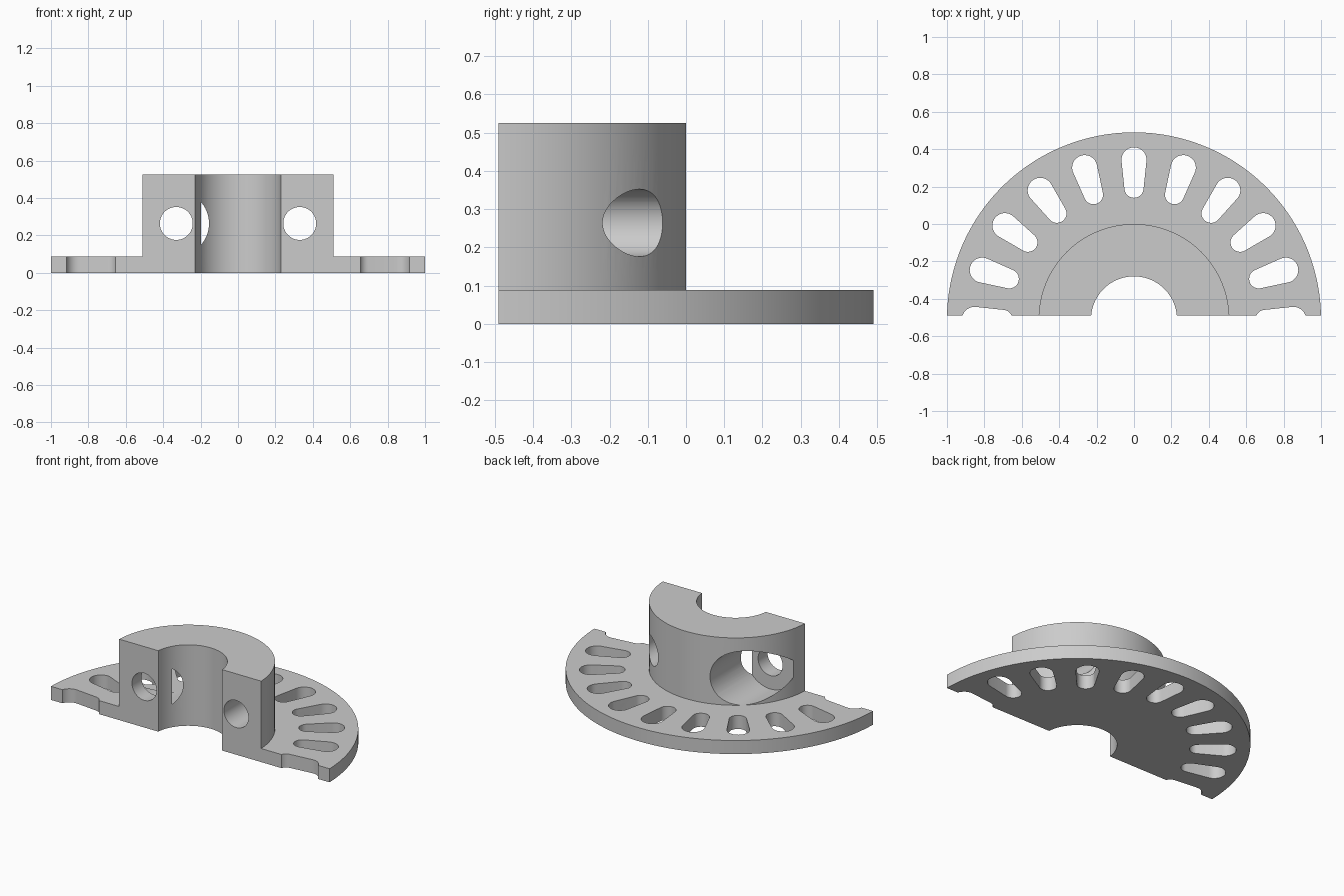
import bpy, bmesh
from math import sin, cos, pi, asin, radians
from mathutils import Matrix

cube = bpy.data.objects.get("Cube")
if cube:
    bpy.data.objects.remove(cube, do_unlink=True)

AXIS_Y = -0.51      # centre line of the disc
CUT_Y = -0.49       # flat front face
PLATE_T, HUB_TOP = 0.088, 0.525
HOLE_X, HOLE_Z = 0.33, 0.264

grey = bpy.data.materials.new("plain grey")
grey.use_nodes = True
colour = (0.6, 0.6, 0.6, 1)
grey.diffuse_color = colour
grey.node_tree.nodes["Principled BSDF"].inputs["Base Color"].default_value = colour


def prism(bm, outline, z0, z1, matrix):
    """Extrude a counter-clockwise outline from z0 to z1, then place it."""
    low = [bm.verts.new(matrix @ Matrix.Translation((x, y, z0)).translation) for x, y in outline]
    high = [bm.verts.new(matrix @ Matrix.Translation((x, y, z1)).translation) for x, y in outline]
    bm.faces.new(low[::-1])
    bm.faces.new(high)
    n = len(outline)
    for i in range(n):
        j = (i + 1) % n
        bm.faces.new((low[i], low[j], high[j], high[i]))


def arc(cx, radius, start, end, n):
    return [(cx + radius * cos(start + (end - start) * i / n),
             radius * sin(start + (end - start) * i / n)) for i in range(n + 1)]


def circle(radius, n=128):
    return arc(0, radius, 0, 2 * pi, n)[:-1]


def make(name, pieces):
    bm = bmesh.new()
    for piece in pieces:
        prism(bm, *piece)
    bmesh.ops.recalc_face_normals(bm, faces=bm.faces)
    mesh = bpy.data.meshes.new(name)
    bm.to_mesh(mesh)
    bm.free()
    mesh.materials.append(grey)
    obj = bpy.data.objects.new(name, mesh)
    bpy.context.collection.objects.link(obj)
    return obj


def combine(target, tool, operation):
    """Apply a boolean and discard the tool."""
    tool.hide_render = True
    mod = target.modifiers.new(tool.name, 'BOOLEAN')
    mod.operation, mod.solver, mod.object = operation, 'EXACT', tool
    bpy.context.view_layer.objects.active = target
    bpy.ops.object.modifier_apply(modifier=mod.name)
    bpy.data.objects.remove(tool, do_unlink=True)


centre = Matrix.Translation((0, AXIS_Y, 0))

# Round plate with a raised hub
flange = make("slotted_half_flange", [(circle(1.0, 192), 0, PLATE_T, centre)])
combine(flange, make("hub", [(circle(0.51), 0.04, HUB_TOP, centre)]), 'UNION')

# Shaft bore
combine(flange, make("bore_cutter", [(circle(0.23, 96), -0.1, 0.7, centre)]), 'DIFFERENCE')

# Tapered radial slots
r_in, r_out, c_in, c_out = 0.051, 0.067, 0.701, 0.853
lean = asin((r_out - r_in) / (c_out - c_in))
turn = pi / 2 + lean
slot = arc(c_out, r_out, -turn, turn, 20) + arc(c_in, r_in, turn, 2 * pi - turn, 16)
slots = [(slot, -0.1, 0.2, centre @ Matrix.Rotation(radians(18 * i), 4, 'Z'))
         for i in range(11)]
combine(flange, make("slot_cutter", slots), 'DIFFERENCE')

# Bolt holes from the front face, and a counterbore behind one of them
for name, x, radius, start in (("right_bolt_cutter", -HOLE_X, 0.088, -0.7),
                               ("left_bolt_cutter", HOLE_X, 0.088, -0.7),
                               ("counterbore_cutter", -HOLE_X, 0.175, -0.393)):
    place = Matrix.Translation((x, 0, HOLE_Z)) @ Matrix.Rotation(-pi / 2, 4, 'X')
    combine(flange, make(name, [(circle(radius, 64), start, 0.6, place)]), 'DIFFERENCE')

# Flat split face at the front
block = [(-1.5, -2), (1.5, -2), (1.5, CUT_Y), (-1.5, CUT_Y)]
combine(flange, make("split_cutter", [(block, -0.5, 1, Matrix())]), 'DIFFERENCE')

# Smooth curved walls, sharp edges
bpy.ops.object.select_all(action='DESELECT')
flange.select_set(True)
bpy.context.view_layer.objects.active = flange
bpy.ops.object.shade_smooth_by_angle(angle=radians(25))
